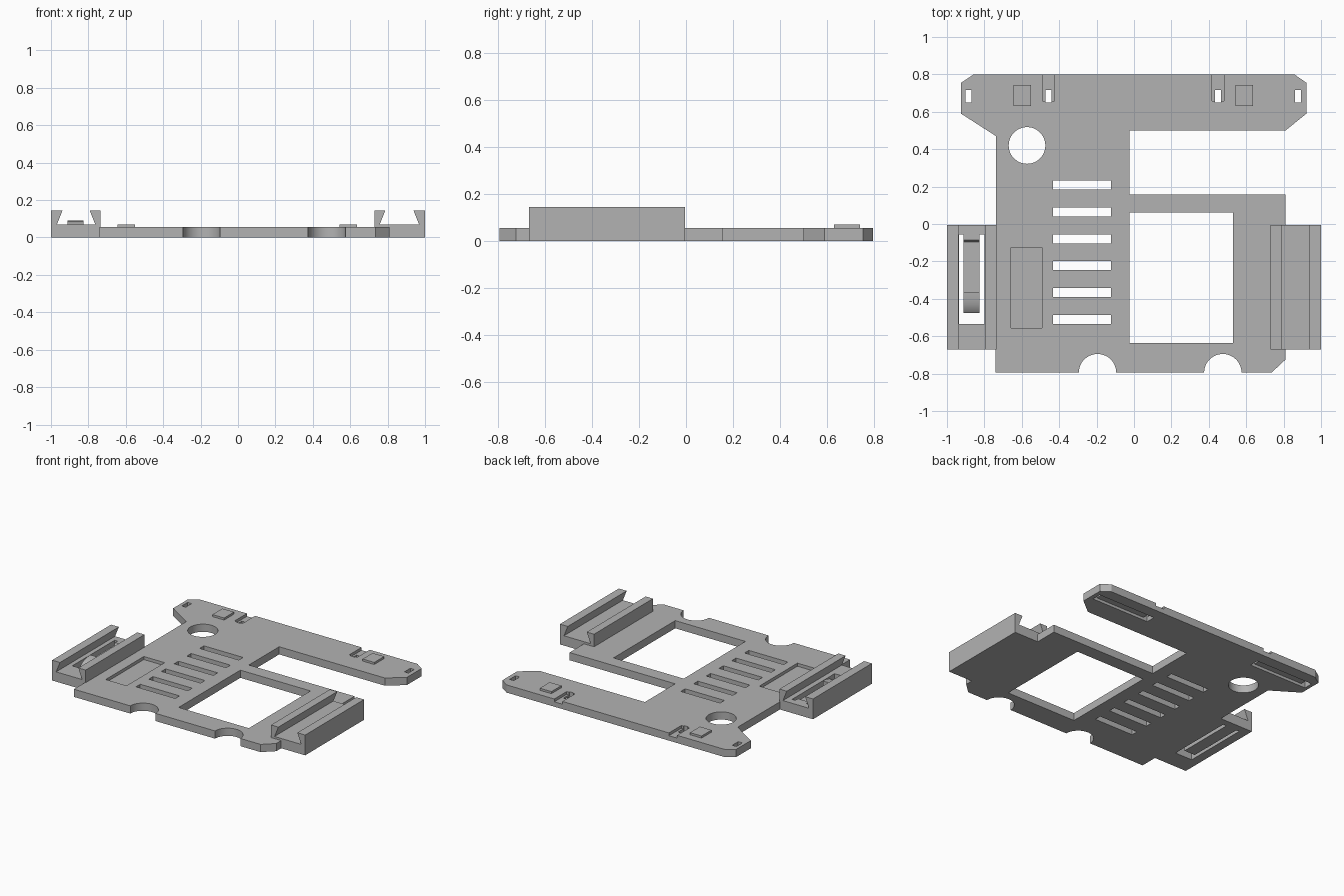
import bpy
import bmesh
from math import sin, cos, pi, radians
from mathutils import Vector

cube = bpy.data.objects.get("Cube")
if cube:
    bpy.data.objects.remove(cube)

grey = bpy.data.materials.new("light grey plastic")
grey.use_nodes = True
grey.diffuse_color = (0.45, 0.45, 0.45, 1)
grey.node_tree.nodes["Principled BSDF"].inputs["Base Color"].default_value = grey.diffuse_color

T = 0.055        # plate thickness
FLOOR = 0.07     # rail floor height
TOP = 0.145      # rail lip height
FRONT, BACK = -0.67, -0.005   # rail ends


def prism(name, points, lo, hi, axis="z"):
    """Extrude a closed 2D outline along one axis."""
    place = {"z": lambda a, b, c: Vector((a, b, c)),
             "y": lambda a, b, c: Vector((a, c, b)),
             "x": lambda a, b, c: Vector((c, a, b))}[axis]
    bm = bmesh.new()
    face = bm.faces.new([bm.verts.new(place(a, b, lo)) for a, b in points])
    ext = bmesh.ops.extrude_face_region(bm, geom=[face])
    verts = [v for v in ext["geom"] if isinstance(v, bmesh.types.BMVert)]
    bmesh.ops.translate(bm, verts=verts, vec=place(0, 0, hi - lo))
    bmesh.ops.recalc_face_normals(bm, faces=bm.faces)
    mesh = bpy.data.meshes.new(name)
    bm.to_mesh(mesh)
    bm.free()
    mesh.materials.append(grey)
    ob = bpy.data.objects.new(name, mesh)
    bpy.context.scene.collection.objects.link(ob)
    return ob


def box(name, x0, x1, y0, y1, z0, z1):
    return prism(name, [(x0, y0), (x1, y0), (x1, y1), (x0, y1)], z0, z1)


def arc(cx, cy, r, start, end, steps):
    return [(cx + r * cos(start + (end - start) * i / steps),
             cy + r * sin(start + (end - start) * i / steps)) for i in range(steps + 1)]


def cut(target, cutter):
    """Subtract the cutter, bake the result and discard the cutter."""
    mod = target.modifiers.new("cut", "BOOLEAN")
    mod.operation = "DIFFERENCE"
    mod.solver = "EXACT"
    mod.object = cutter
    bpy.context.view_layer.update()
    graph = bpy.context.evaluated_depsgraph_get()
    baked = bpy.data.meshes.new_from_object(target.evaluated_get(graph))
    target.modifiers.remove(mod)
    target.data = baked
    bpy.data.objects.remove(cutter)


def cut_box(target, x0, x1, y0, y1, z0=-0.1, z1=0.2):
    cut(target, box("cutter", x0, x1, y0, y1, z0, z1))


def smooth(ob):
    bpy.ops.object.select_all(action="DESELECT")
    ob.select_set(True)
    bpy.context.view_layer.objects.active = ob
    bpy.ops.object.shade_smooth_by_angle(angle=radians(30))


# Main plate with two half-round notches in the front edge
outline = [(-0.74, -0.795)]
for cx in (-0.195, 0.475):
    outline += arc(cx, -0.795, 0.1, pi, 0, 24)
outline += [(0.735, -0.795), (0.81, -0.725), (0.81, 0.158), (-0.025, 0.158),
            (-0.025, 0.5), (0.81, 0.5), (0.922, 0.59), (0.922, 0.755), (0.86, 0.798),
            (-0.86, 0.798), (-0.925, 0.755), (-0.925, 0.59), (-0.738, 0.47)]
plate = prism("main_plate", outline, 0, T)

# Large window, round hole, vent slots and room for the right rail
cut_box(plate, -0.025, 0.53, -0.635, 0.062)
cut(plate, prism("cutter", arc(-0.572, 0.42, 0.098, 0, 2 * pi * 47 / 48, 47), -0.1, 0.2))
for i in range(6):
    y = 0.208 - 0.1437 * i
    cut_box(plate, -0.432, -0.122, y - 0.024, y + 0.024)
cut_box(plate, 0.73, 1.1, FRONT, BACK)

# Shallow pocket in the top
cut_box(plate, -0.657, -0.492, -0.555, -0.125, 0.033, 0.2)

# Strap slots, joined by a groove underneath, with a recess to the back edge
for ear, inner in ((-0.884, -0.456), (0.876, 0.45)):
    for x in (ear, inner):
        cut_box(plate, x - 0.016, x + 0.016, 0.65, 0.717)
    cut_box(plate, min(ear, inner) - 0.016, max(ear, inner) + 0.016, 0.65, 0.717, -0.1, 0.02)
    cut_box(plate, inner - 0.032, inner + 0.032, 0.658, 0.9, 0.035, 0.2)
smooth(plate)

# Locating pads
for side, x in (("right", -0.597), ("left", 0.59)):
    box(side + "_pad", x - 0.046, x + 0.046, 0.63, 0.742, T - 0.005, FLOOR)


# Undercut slide rails
def rail(name, x0, x1, lip0, lip1):
    slant = 0.03
    profile = [(x0, 0), (x1, 0), (x1, TOP), (x1 - lip1, TOP), (x1 - lip1 + slant, FLOOR),
               (x0 + lip0 - slant, FLOOR), (x0 + lip0, TOP), (x0, TOP)]
    return prism(name, profile, FRONT, BACK, "y")


right_rail = rail("right_rail", -1.0, -0.735, 0.062, 0.058)
left_rail = rail("left_rail", 0.73, 1.0, 0.058, 0.062)

# Spring latch in a slot of the right rail
cut_box(right_rail, -0.936, -0.8, -0.535, -0.055)
latch = [(-0.05, 0), (-0.05, FLOOR), (-0.085, FLOOR), (-0.095, 0.055), (-0.365, 0.055),
         (-0.365, 0.09), (-0.40, 0.088), (-0.43, 0.081), (-0.457, 0.07), (-0.475, 0.055),
         (-0.475, 0)]
spring = prism("spring_latch", latch, -0.912, -0.826, "x")
smooth(spring)
